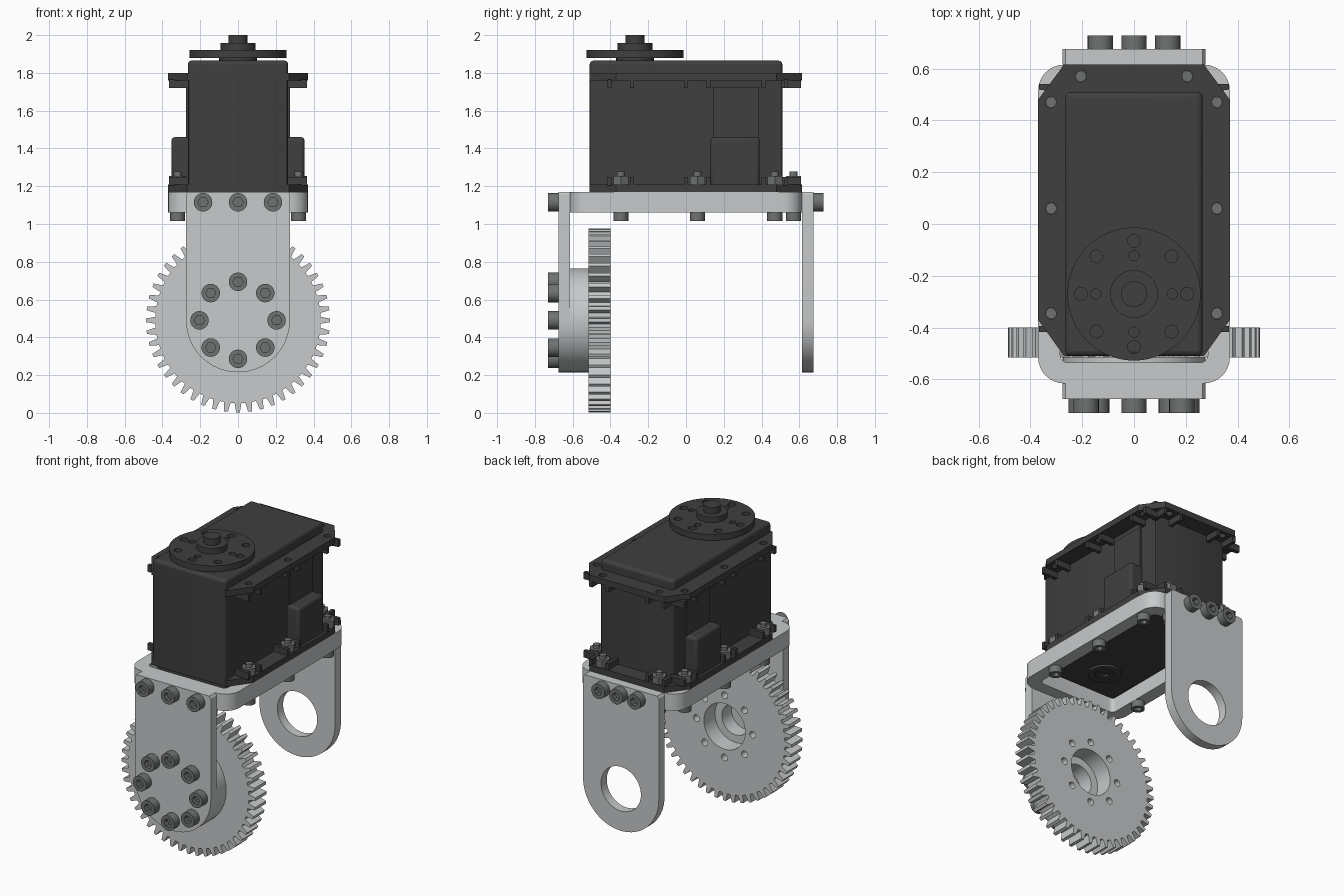
import bpy, bmesh
from math import sin, cos, pi, radians
from mathutils import Matrix

if "Cube" in bpy.data.objects:
    bpy.data.objects.remove(bpy.data.objects["Cube"])


def material(name, v):
    m = bpy.data.materials.new(name)
    m.diffuse_color = (*v, 1)
    m.use_nodes = True
    m.node_tree.nodes["Principled BSDF"].inputs["Base Color"].default_value = m.diffuse_color
    return m


DARK = material("dark_plastic", (0.05, 0.05, 0.05))
METAL = material("light_metal", (0.57, 0.59, 0.60))
STEEL = material("bolt_steel", (0.16, 0.17, 0.17))


def circle(x, y, r, n=32, a0=0.0):
    return [(x + r * cos(a0 + 2 * pi * i / n), y + r * sin(a0 + 2 * pi * i / n)) for i in range(n)]


def rect(x0, x1, y0, y1, r=0.0, n=6):
    if r == 0:
        return [(x0, y0), (x1, y0), (x1, y1), (x0, y1)]
    pts = []
    for cx, cy, a in ((x1 - r, y1 - r, 0), (x0 + r, y1 - r, 90), (x0 + r, y0 + r, 180), (x1 - r, y0 + r, 270)):
        pts += [(cx + r * cos(radians(a + 90 * i / n)), cy + r * sin(radians(a + 90 * i / n))) for i in range(n + 1)]
    return pts


def prism(name, loops, lo, hi, mat, axis='z', bevel=0.0):
    """Extrude filled outlines (inner loops become holes) along z or y."""
    cu = bpy.data.curves.new(name, 'CURVE')
    cu.dimensions = '2D'
    cu.fill_mode = 'BOTH'
    cu.extrude = abs(hi - lo) / 2
    for pts in loops:
        s = cu.splines.new('POLY')
        s.points.add(len(pts) - 1)
        for p, (u, v) in zip(s.points, pts):
            p.co = (u, v, 0, 1)
        s.use_cyclic_u = True
    tmp = bpy.data.objects.new(name + "_tmp", cu)
    bpy.context.collection.objects.link(tmp)
    dg = bpy.context.evaluated_depsgraph_get()
    me = bpy.data.meshes.new_from_object(tmp.evaluated_get(dg))
    bpy.data.objects.remove(tmp)
    c = (lo + hi) / 2
    bm = bmesh.new()
    bm.from_mesh(me)
    bmesh.ops.remove_doubles(bm, verts=bm.verts, dist=1e-5)
    bmesh.ops.dissolve_limit(bm, angle_limit=0.01, verts=bm.verts, edges=bm.edges)
    bmesh.ops.recalc_face_normals(bm, faces=bm.faces)
    bm.transform(Matrix.Translation((0, 0, c)) if axis == 'z'
                 else Matrix.Translation((0, c, 0)) @ Matrix.Rotation(pi / 2, 4, 'X'))
    bm.to_mesh(me)
    bm.free()
    me.materials.clear()
    me.materials.append(mat)
    ob = bpy.data.objects.new(name, me)
    bpy.context.collection.objects.link(ob)
    if bevel:
        b = ob.modifiers.new("bevel", 'BEVEL')
        b.width, b.segments, b.limit_method, b.angle_limit = bevel, 3, 'ANGLE', radians(60)
    bpy.ops.object.select_all(action='DESELECT')
    ob.select_set(True)
    bpy.context.view_layer.objects.active = ob
    bpy.ops.object.shade_smooth_by_angle(angle=radians(30))
    return ob


def bolts(name, centres, seat, tip, r, axis):
    """Socket-head bolts: solid lower half, hex-holed upper half."""
    mid = seat + (tip - seat) * 0.4
    rims = [circle(x, y, r, 24) for x, y in centres]
    hexes = [circle(x, y, r * 0.55, 6) for x, y in centres]
    prism(name + "_base", rims, min(seat, mid), max(seat, mid), STEEL, axis)
    prism(name + "_head", rims + hexes, min(mid, tip), max(mid, tip), STEEL, axis)


# Servo case
prism("servo_body", [rect(-.265, .265, -.51, .51, .012, 3)], 1.17, 1.77, DARK)
prism("case_top", [rect(-.265, .265, -.51, .51, .02, 4)], 1.76, 1.865, DARK, bevel=.02)
prism("case_bottom", [rect(-.25, .25, -.49, .49, .02, 4)], 1.115, 1.18, DARK, bevel=.015)
prism("bottom_boss", [circle(0, -.27, .1), circle(0, -.27, .06)], 1.10, 1.118, DARK)
prism("bottom_screw", [circle(0, -.27, .055), circle(0, -.27, .025, 6)], 1.10, 1.116, DARK)

# Flanges with fixing holes and nut pockets
side_y = (-.345, .06, .47)
fix = [(s * .32, y) for s in (-1, 1) for y in side_y] + [(s * .205, .57) for s in (-1, 1)]
half = [(.27, -.51), (.37, -.37), (.37, .48), (.27, .615)]
octagon = half + [(-x, y) for x, y in reversed(half)]
holes = [circle(x, y, .022, 16) for x, y in fix]
pockets = []
for s in (-1, 1):
    for y in side_y:
        for d in (-.06, .06):
            x0, x1 = sorted((s * .26, s * .366))
            pockets.append(rect(x0, x1, y + d - .011, y + d + .011))
    for d in (-.06, .06):
        pockets.append(rect(s * .205 + d - .011, s * .205 + d + .011, .505, .61))
for name, z0, z1, p0, p1 in (("upper", 1.76, 1.80, 1.72, 1.765), ("lower", 1.17, 1.21, 1.205, 1.25)):
    prism(name + "_flange", [octagon] + holes, z0, z1, DARK)
    prism(name + "_nut_pockets", pockets, p0, p1, DARK)

# Cable housings and panels on both sides
for s, side in ((-1, "left"), (1, "right")):
    x0, x1 = sorted((s * .25, s * .352))
    prism(side + "_housing", [rect(x0, x1, .13, .39)], 1.17, 1.46, DARK, bevel=.018)
    x0, x1 = sorted((s * .25, s * .276))
    prism(side + "_panel", [rect(x0, x1, .143, .385)], 1.2, 1.725, DARK)

# Output horn
ring = [(.205 * cos(k * pi / 4), -.27 + .205 * sin(k * pi / 4)) for k in range(8)]
inner = [(.148 * cos(k * pi / 2), -.27 + .148 * sin(k * pi / 2)) for k in range(4)]
prism("horn_collar", [circle(0, -.27, .1)], 1.86, 1.885, DARK)
prism("horn_disc", [circle(0, -.27, .257, 64)] + [circle(x, y, .025, 16) for x, y in ring]
      + [circle(x, y, .02, 16) for x, y in inner], 1.88, 1.92, DARK)
prism("horn_hub", [circle(0, -.27, .092)], 1.915, 1.957, DARK)
prism("horn_screw", [circle(0, -.27, .05)], 1.95, 2.0, DARK)

# Mounting frame
prism("mount_frame", [rect(-.37, .37, -.615, .615, .1, 8), rect(-.285, .285, -.535, .53, .03)],
      1.06, 1.17, METAL)

# Hanging legs
arc = [(.275 * cos(pi + pi * i / 32), .49 + .275 * sin(pi + pi * i / 32)) for i in range(33)]
leg = arc + [(.275, 1.155), (.265, 1.17), (-.265, 1.17), (-.275, 1.155)]
prism("front_leg", [leg], -.675, -.615, METAL, 'y')
prism("back_leg", [leg, circle(0, .49, .145, 48)], .615, .675, METAL, 'y')

# Gear and its hub
TEETH = 48
teeth = []
for i in range(TEETH):
    for f, r in ((-.32, .438), (-.15, .487), (.15, .487), (.32, .438)):
        a = 2 * pi * (i + f) / TEETH - pi / 2
        teeth.append((r * cos(a), .49 + r * sin(a)))
gear_ring = [(.204 * cos(k * pi / 4), .49 + .204 * sin(k * pi / 4)) for k in range(8)]
gear_holes = [circle(x, z, .022, 16) for x, z in gear_ring]
prism("gear", [teeth, circle(0, .49, .15, 48)] + gear_holes, -.515, -.40, METAL, 'y')
prism("gear_hub", [circle(0, .49, .275, 64), circle(0, .49, .1)] + gear_holes, -.615, -.515, METAL, 'y')

# Bolts and nuts
bolts("gear_bolts", gear_ring, -.675, -.73, .049, 'y')
bolts("front_leg_bolts", [(x, 1.115) for x in (-.185, 0, .185)], -.675, -.73, .049, 'y')
bolts("back_leg_bolts", [(x, 1.115) for x in (-.13, 0, .13)], .675, .727, .049, 'y')
bolts("frame_bolts", fix, 1.06, 1.015, .04, 'z')
prism("frame_nuts", [circle(x, y, .046, 6) for x, y in fix], 1.21, 1.255, STEEL)
prism("frame_bolt_ends", [circle(x, y, .021, 16) for x, y in fix], 1.25, 1.278, STEEL)
